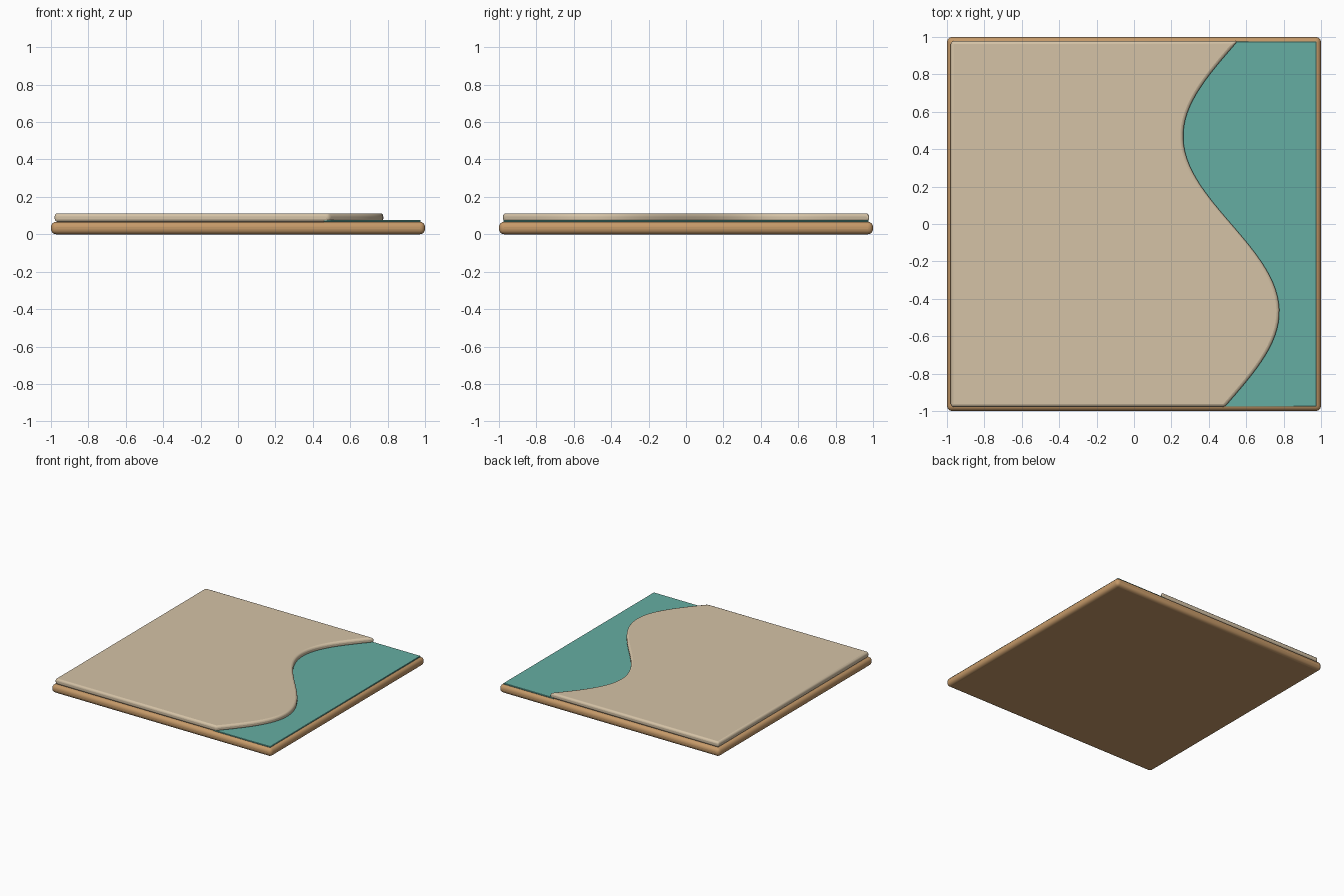
import bpy, bmesh, math

if "Cube" in bpy.data.objects:
    bpy.data.objects.remove(bpy.data.objects["Cube"])


def material(name, rgb):
    m = bpy.data.materials.new(name)
    m.diffuse_color = (*rgb, 1)
    m.use_nodes = True
    m.node_tree.nodes["Principled BSDF"].inputs["Base Color"].default_value = m.diffuse_color
    return m


def slab(name, outline, z0, z1, mat, bevel, segments):
    """Extrude a counter-clockwise outline from z0 to z1 and round its edges."""
    bm = bmesh.new()
    face = bm.faces.new([bm.verts.new((x, y, z0)) for x, y in outline])
    top = bmesh.ops.extrude_face_region(bm, geom=[face])
    verts = [v for v in top["geom"] if isinstance(v, bmesh.types.BMVert)]
    bmesh.ops.translate(bm, verts=verts, vec=(0, 0, z1 - z0))
    bmesh.ops.recalc_face_normals(bm, faces=bm.faces)
    mesh = bpy.data.meshes.new(name)
    bm.to_mesh(mesh)
    bm.free()
    mesh.materials.append(mat)
    ob = bpy.data.objects.new(name, mesh)
    bpy.context.collection.objects.link(ob)
    mod = ob.modifiers.new("rounded_edges", "BEVEL")
    mod.width, mod.segments = bevel, segments
    mod.limit_method, mod.angle_limit = "ANGLE", math.radians(30)
    bpy.ops.object.select_all(action="DESELECT")
    bpy.context.view_layer.objects.active = ob
    ob.select_set(True)
    bpy.ops.object.shade_smooth_by_angle(angle=math.radians(35))
    return ob


def shore(offset=0.0, steps=56, edge=0.978):
    """Wavy shoreline running from front to back."""
    ys = [-edge + 2 * edge * i / steps for i in range(steps + 1)]
    return [(0.52 + offset - 0.257 * math.sin(3.35 * y), y) for y in ys]


wood = material("wood", (0.56, 0.32, 0.14))
sand = material("sand", (0.66, 0.54, 0.38))
water = material("water", (0.13, 0.42, 0.36))

# Wooden base board
slab("base_board", [(-1, -1), (1, -1), (1, 1), (-1, 1)], 0, 0.067, wood, 0.028, 4)

# Raised sand with the wavy edge
slab("sand_layer", [(-0.98, -0.978)] + shore() + [(-0.98, 0.978)],
     0.066, 0.112, sand, 0.016, 3)

# Thin water sheet tucked under the sand edge
slab("water_sheet", [(0.976, -0.976), (0.976, 0.976)] + shore(-0.03, edge=0.976)[::-1],
     0.066, 0.076, water, 0.002, 1)
